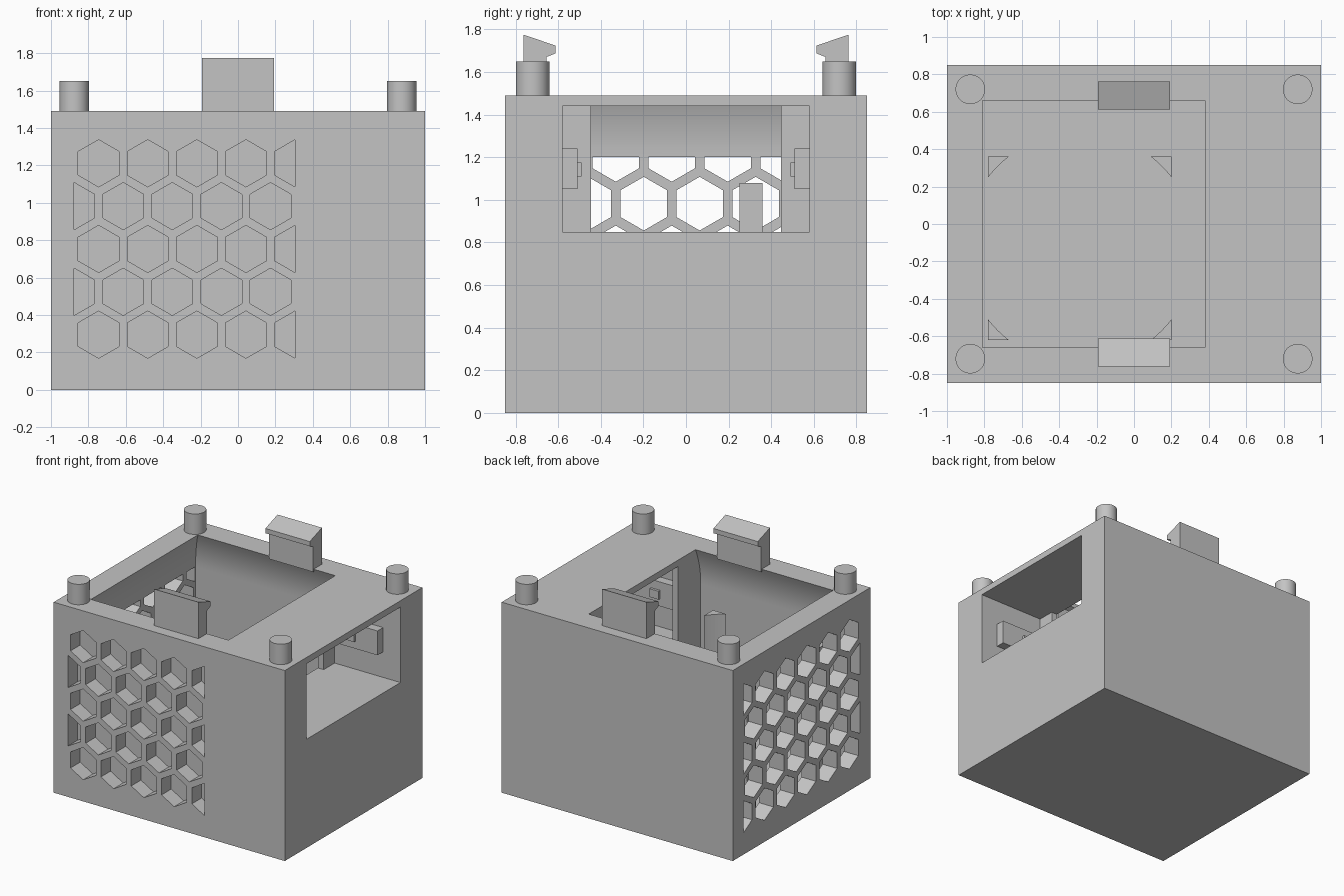
import bpy, bmesh, math
from mathutils import Vector

cube = bpy.data.objects.get("Cube")
if cube:
    bpy.data.objects.remove(cube, do_unlink=True)

grey = bpy.data.materials.new("light_grey")
grey.use_nodes = True
grey.diffuse_color = (0.55, 0.55, 0.55, 1)
grey.node_tree.nodes["Principled BSDF"].inputs["Base Color"].default_value = (0.55, 0.55, 0.55, 1)


def finish(name, bm):
    bmesh.ops.recalc_face_normals(bm, faces=bm.faces)
    mesh = bpy.data.meshes.new(name)
    bm.to_mesh(mesh)
    bm.free()
    mesh.materials.append(grey)
    obj = bpy.data.objects.new(name, mesh)
    bpy.context.collection.objects.link(obj)
    return obj


def prism(bm, points, offset):
    """Extrude a planar outline along an offset."""
    face = bm.faces.new([bm.verts.new(p) for p in points])
    ext = bmesh.ops.extrude_face_region(bm, geom=[face], use_keep_orig=True)
    moved = [v for v in ext["geom"] if isinstance(v, bmesh.types.BMVert)]
    bmesh.ops.translate(bm, vec=Vector(offset), verts=moved)


def box(name, x, y, z):
    bm = bmesh.new()
    prism(bm, [(x[0], y[0], z[0]), (x[1], y[0], z[0]), (x[1], y[1], z[0]), (x[0], y[1], z[0])],
          (0, 0, z[1] - z[0]))
    return finish(name, bm)


# Honeycomb cutter: alternating rows, with half cells at the edges
PITCH, RADIUS, ROW, Z0 = 0.2625, 0.126, 0.229, 0.295


def honeycomb(name, low, high, first, place, offset):
    bm = bmesh.new()
    for row in range(5):
        start = first - (row % 2) * PITCH / 2
        for col in range(7):
            outline = []
            for k in range(6):
                a = math.radians(30 + 60 * k)
                u = start + col * PITCH + RADIUS * math.cos(a)
                if low - 0.01 < u < high + 0.01:
                    outline.append(place(u, Z0 + row * ROW + RADIUS * math.sin(a)))
            if len(outline) > 3:
                prism(bm, outline, offset)
    return finish(name, bm)


# Main cavity, with walls curving inward near the top opening
def cavity_cutter():
    bm = bmesh.new()
    levels = [(0.12, 0.065)]
    levels += [(1.2 + 0.29 * i / 8, 0.065 * (1 - (i / 8) ** 2)) for i in range(9)]
    levels.append((1.6, 0))
    rings = []
    for z, flare in levels:
        x, y = -0.81 - flare, 0.66 + flare
        rings.append([bm.verts.new(p) for p in ((x, -y, z), (0.38, -y, z), (0.38, y, z), (x, y, z))])
    for a, b in zip(rings, rings[1:]):
        for i in range(4):
            j = (i + 1) % 4
            bm.faces.new((a[i], a[j], b[j], b[i]))
    bm.faces.new(rings[0])
    bm.faces.new(rings[-1])
    return finish("cavity_cutter", bm)


# Housing
body = box("housing", (-1, 1), (-0.85, 0.85), (0, 1.49))
cutters = [
    cavity_cutter(),
    box("side_chamber_cutter", (0.43, 1.1), (-0.58, 0.58), (0.85, 1.44)),
    box("partition_cutter", (0.3, 0.5), (-0.445, 0.445), (0.85, 1.44)),
    honeycomb("front_grille_cutter", -0.87, 0.31, -0.745,
              lambda u, z: (u, -0.9, z), (0, 0.17, 0)),
    honeycomb("side_grille_cutter", -0.725, 0.725, -0.592,
              lambda u, z: (-1.05, u, z), (0.175, 0, 0)),
]
bpy.context.view_layer.objects.active = body
for cutter in cutters:
    mod = body.modifiers.new(cutter.name, "BOOLEAN")
    mod.operation = "DIFFERENCE"
    mod.solver = "EXACT"
    mod.object = cutter
    cutter.hide_render = True
    bpy.ops.object.modifier_apply(modifier=mod.name)
for cutter in cutters:
    bpy.data.objects.remove(cutter, do_unlink=True)

# Corner pegs
pegs = []
for x in (-0.875, 0.875):
    for y in (-0.72, 0.72):
        bpy.ops.mesh.primitive_cylinder_add(vertices=48, radius=0.079, depth=0.18, location=(x, y, 1.56))
        peg = bpy.context.object
        peg.name = "corner_peg"
        peg.data.materials.append(grey)
        pegs.append(peg)

# Hooked latches on the top, and catches in the side chamber
LATCH = ((0.655, 1.47), (0.655, 1.67), (0.613, 1.687), (0.613, 1.724), (0.763, 1.775), (0.763, 1.47))
for side, label in ((-1, "front"), (1, "back")):
    bm = bmesh.new()
    prism(bm, [(-0.192, side * y, z) for y, z in LATCH], (0.384, 0, 0))
    finish(label + "_latch", bm)
    box(label + "_catch", (0.42, 0.85), sorted((side * 0.51, side * 0.59)), (1.05, 1.24))
    box(label + "_catch_nub", (0.58, 0.66), sorted((side * 0.49, side * 0.52)), (1.11, 1.175))

# Corner supports, each with a shallow concave inner face
for sx in (-1, 1):
    for sy in (-1, 1):
        outline = [(sx * 0.49, sy * 0.49)]
        for i in range(7):
            a = math.radians(37.8 + 14.4 * i / 6)
            outline.append((sx * 0.62 * math.cos(a), sy * 0.62 * math.sin(a)))
        bm = bmesh.new()
        prism(bm, [(x - 0.29, y - 0.13, 0.1) for x, y in outline], (0, 0, 0.98))
        finish("corner_support", bm)

# Smooth the pegs and the curved cavity walls
bpy.ops.object.select_all(action="DESELECT")
for obj in pegs + [body]:
    obj.select_set(True)
bpy.context.view_layer.objects.active = body
bpy.ops.object.shade_smooth_by_angle(angle=math.radians(30))
